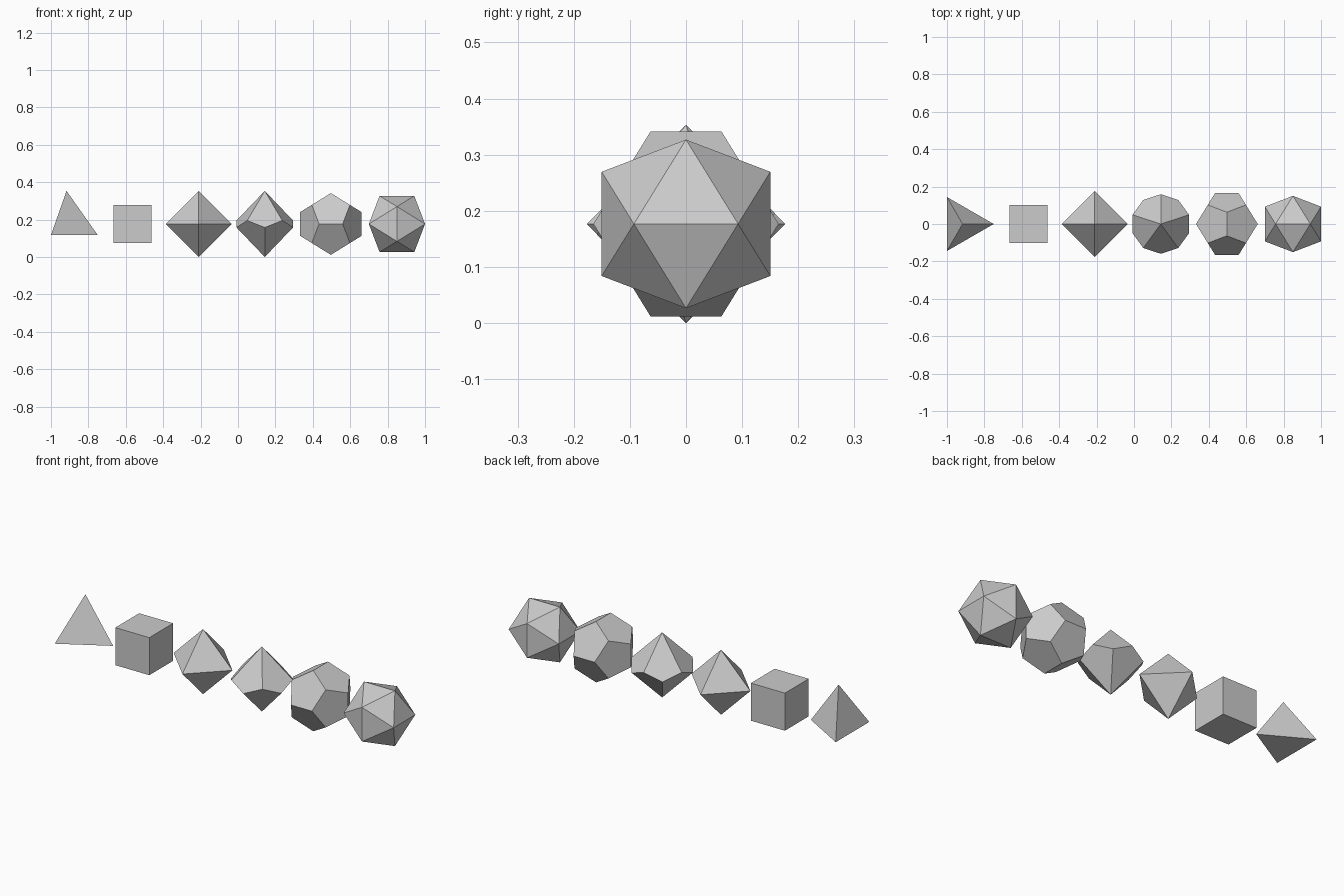
import bpy, bmesh
from math import sqrt, sin, cos, radians, pi
from itertools import product
from mathutils import Vector

if "Cube" in bpy.data.objects:
    bpy.data.objects.remove(bpy.data.objects["Cube"])

PHI = (1 + sqrt(5)) / 2
R = 0.17665                  # circumradius shared by all solids
X0 = -1 + R * sqrt(2) / 3    # centre of the first solid


def cyclic(a, b):
    """Points (0, +-a, +-b) and their cyclic permutations."""
    pts = []
    for s, t in product((-1, 1), repeat=2):
        p = (0, s * a, t * b)
        pts += [p, p[1:] + p[:1], p[2:] + p[:2]]
    return pts


def solid(name, slot, points):
    """Hull of the points, scaled so the farthest one lies at R."""
    pts = [Vector(p) for p in points]
    k = R / max(p.length for p in pts)
    bm = bmesh.new()
    for p in pts:
        bm.verts.new(p * k)
    bmesh.ops.convex_hull(bm, input=bm.verts[:])
    bmesh.ops.dissolve_limit(bm, angle_limit=radians(1), verts=bm.verts[:], edges=bm.edges[:])
    bmesh.ops.recalc_face_normals(bm, faces=bm.faces[:])
    me = bpy.data.meshes.new(name)
    bm.to_mesh(me)
    bm.free()
    ob = bpy.data.objects.new(name, me)
    ob.location = (X0 + slot * 2 * R, 0, R)
    bpy.context.collection.objects.link(ob)


poles = [(0, 0, 1), (0, 0, -1)]
cube = list(product((-1, 1), repeat=3))

# four-sided die: apex up, one base corner towards +x
b = 2 * sqrt(2) / 3
solid("tetrahedron_die", 0, [(0, 0, 1)] + [
    (b * cos(i * 2 * pi / 3), b * sin(i * 2 * pi / 3), -1 / 3) for i in range(3)])

# six- and eight-sided dice
solid("cube_die", 1, cube)
solid("octahedron_die", 2, poles + [(1, 0, 0), (-1, 0, 0), (0, 1, 0), (0, -1, 0)])

# ten-sided die: zigzag belt with flat kite faces
h = (1 - cos(pi / 5)) / (1 + cos(pi / 5))
solid("ten_sided_die", 3, poles + [
    (0.9 * cos(-pi / 2 + i * pi / 5), 0.9 * sin(-pi / 2 + i * pi / 5), h if i % 2 else -h)
    for i in range(10)])

# twelve- and twenty-sided dice
solid("dodecahedron_die", 4, cube + cyclic(1 / PHI, PHI))
solid("icosahedron_die", 5, cyclic(PHI, 1))
